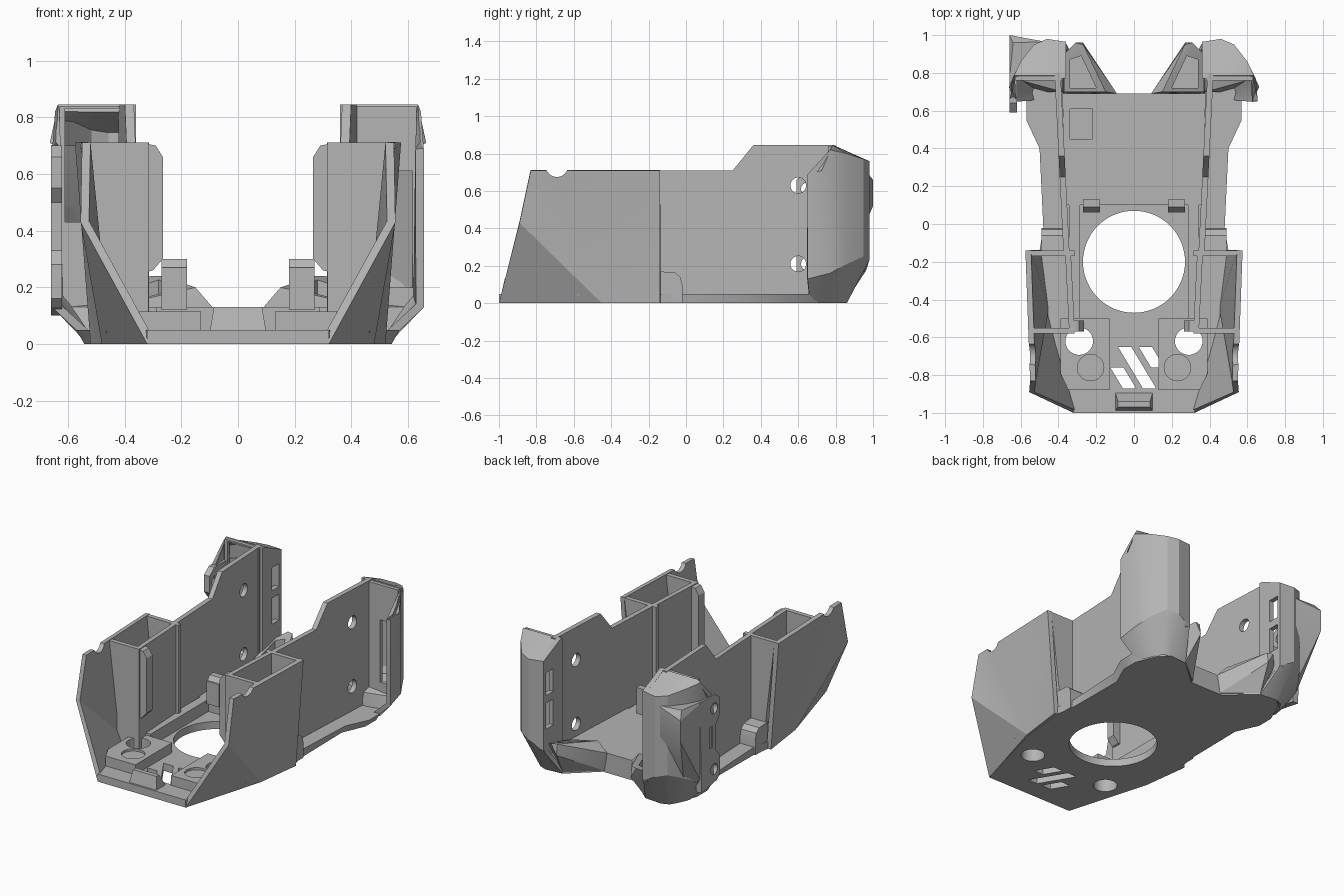
import bpy, bmesh, math

if "Cube" in bpy.data.objects:
    bpy.data.objects.remove(bpy.data.objects["Cube"])

GREY = (0.46, 0.46, 0.46, 1)
mat = bpy.data.materials.new("plain grey")
mat.use_nodes = True
mat.diffuse_color = GREY
mat.node_tree.nodes["Principled BSDF"].inputs["Base Color"].default_value = GREY


def bake(obj):
    """Replace the mesh by its evaluated version and drop the modifiers."""
    deps = bpy.context.evaluated_depsgraph_get()
    deps.update()
    mesh = bpy.data.meshes.new_from_object(obj.evaluated_get(deps))
    obj.modifiers.clear()
    obj.data = mesh


def finish(name, bm, mirror=False, closed=True):
    bmesh.ops.recalc_face_normals(bm, faces=bm.faces[:])
    if not closed and sum(f.normal.x * f.calc_area() for f in bm.faces) < 0:
        bmesh.ops.reverse_faces(bm, faces=bm.faces[:])
    mesh = bpy.data.meshes.new(name)
    bm.to_mesh(mesh)
    bm.free()
    mesh.materials.append(mat)
    obj = bpy.data.objects.new(name, mesh)
    bpy.context.collection.objects.link(obj)
    if not closed:
        shell = obj.modifiers.new("shell", "SOLIDIFY")
        shell.thickness, shell.offset = 0.03, -1
        bake(obj)
    if mirror:
        mirrored(obj)
    return obj


def mirrored(obj):
    mod = obj.modifiers.new("mirror", "MIRROR")
    mod.use_mirror_merge = False
    bake(obj)


def prism(name, outline, lo, hi, axis="z", mirror=False, tweak=None):
    """Extrude a flat outline along an axis."""
    place = {"z": lambda a, b, d: (a, b, d), "x": lambda a, b, d: (d, a, b),
             "y": lambda a, b, d: (a, d, b)}[axis]
    bm = bmesh.new()
    rings = [[bm.verts.new(place(a, b, d)) for a, b in outline] for d in (lo, hi)]
    n = len(outline)
    bm.faces.new(rings[0])
    bm.faces.new(rings[1])
    for i in range(n):
        j = (i + 1) % n
        bm.faces.new((rings[0][i], rings[0][j], rings[1][j], rings[1][i]))
    if tweak:
        for v in bm.verts:
            tweak(v.co)
    return finish(name, bm, mirror)


def box(name, x, y, z, mirror=False, tweak=None):
    outline = [(x[0], y[0]), (x[1], y[0]), (x[1], y[1]), (x[0], y[1])]
    return prism(name, outline, z[0], z[1], "z", mirror, tweak)


def rod(name, a, b, r, lo, hi, axis="z", mirror=False, n=32):
    ring = [(a + r * math.cos(math.tau * i / n), b + r * math.sin(math.tau * i / n))
            for i in range(n)]
    return prism(name, ring, lo, hi, axis, mirror)


def hull(name, points, mirror=False):
    bm = bmesh.new()
    for p in points:
        bm.verts.new(p)
    res = bmesh.ops.convex_hull(bm, input=bm.verts[:])
    junk = [v for v in set(res["geom_interior"]) if isinstance(v, bmesh.types.BMVert)]
    bmesh.ops.delete(bm, geom=junk, context="VERTS")
    return finish(name, bm, mirror)


def cut(obj, *cutters):
    for c in cutters:
        mod = obj.modifiers.new("cut", "BOOLEAN")
        mod.operation, mod.solver, mod.object = "DIFFERENCE", "EXACT", c
        bake(obj)
        bpy.data.objects.remove(c)


def lean(co):
    co.x += 0.05 * (co.y + 0.14)


def taper(co):
    if co.z < 0.01 and co.y > 0 and abs(co.x) > 0.48:
        co.x *= 0.95


# base plate with fan opening, screw holes and slanted slits
half = [(0.32, -1), (0.465, -0.45), (0.5, -0.14), (0.48, -0.02), (0.5, 0.4), (0.57, 0.55),
        (0.57, 0.66), (0.51, 0.8), (0.42, 0.86), (0.3, 0.85), (0.12, 0.69)]
base = prism("base_plate", half + [(-x, y) for x, y in reversed(half)], 0, 0.05, tweak=taper)
cut(base, rod("fan_cut", 0, -0.2, 0.27, -1, 1, n=64),
    rod("hole_cut", 0.29, -0.62, 0.073, -1, 1, mirror=True))
for x, top, bottom in ((-0.05, -0.65, -0.87), (0.06, -0.65, -0.76), (-0.09, -0.76, -0.87)):
    shift = (top - bottom) * 0.6
    cut(base, prism("slit_cut", [(x - 0.035, top), (x + 0.035, top),
                                 (x + 0.035 + shift, bottom), (x - 0.035 + shift, bottom)], -1, 1))

# raised rear floor with a square pocket
floor = prism("rear_floor", [(-0.36, 0.1), (0.36, 0.1), (0.38, 0.69), (-0.38, 0.69)], 0.04, 0.13)
cut(floor, box("pocket_cut", (-0.34, -0.22), (0.45, 0.61), (0.07, 0.3)))
box("floor_back_edge", (-0.12, 0.12), (0.66, 0.69), (0.02, 0.12))

# frame rails and posts around the fan
box("frame_rail", (0.285, 0.345), (-0.5, 0.12), (0.04, 0.13), True)
box("frame_post", (0.18, 0.27), (0.06, 0.13), (0.12, 0.27), True)
hull("post_head", [(x, y, z) for x in (0.18, 0.27) for y, z in
                   ((0.06, 0.26), (0.13, 0.26), (0.09, 0.3), (0.13, 0.3))], True)

# screw pads at the front
pad = box("screw_pad", (0.13, 0.39), (-0.88, -0.5), (0.04, 0.115))
cut(pad, rod("pad_hole_cut", 0.29, -0.62, 0.073, -1, 1),
    rod("pad_recess_cut", 0.23, -0.76, 0.07, 0.1, 1),
    prism("pad_corner_cut", [(0.29, -1), (0.5, -1), (0.5, -0.56)], 0, 1))
mirrored(pad)
hull("front_tab", [(s * x, y, z) for s in (-1, 1) for x, y, z in
                   ((0.1, -0.99, 0.04), (0.1, -0.89, 0.04), (0.085, -0.969, 0.13), (0.085, -0.94, 0.13))])

# faceted front side panels with a round notch in the top edge
bm = bmesh.new()
a, b, c, d, e, f = [bm.verts.new(p) for p in (
    (0.32, -1, 0), (0.48, -0.45, 0), (0.52, -0.14, 0),
    (0.575, -0.14, 0.71), (0.55, -0.83, 0.71), (0.555, -0.89, 0.43))]
for tri in ((a, b, f), (b, c, d), (b, d, e), (b, e, f)):
    bm.faces.new(tri)
panel = finish("front_side_panel", bm, closed=False)
cut(panel, rod("notch_cut", -0.69, 0.735, 0.06, 0.3, 0.8, "x"))
mirrored(panel)

# open ducts behind the panels
for name, y in (("duct_front", -0.58), ("duct_back", -0.17)):
    prism(name, [(0.315, 0.04), (0.465, 0.04), (0.545, 0.71), (0.315, 0.71)],
          y, y + 0.03, "y", True)
box("duct_inner_wall", (0.335, 0.365), (-0.57, -0.14), (0.04, 0.71), True, lean)
prism("duct_rib", [(0.34, 0.25), (0.3, 0.26), (0.265, 0.3), (0.265, 0.66), (0.29, 0.7), (0.34, 0.71)],
      -0.57, -0.51, "y", True)

# long side walls with screw holes
wall = prism("side_wall", [(-0.16, 0.04), (-0.16, 0.71), (0.25, 0.71), (0.36, 0.845),
                           (0.8, 0.845), (0.8, 0.04)], 0.342, 0.374, "x", tweak=lean)
cut(wall, *[rod("screw_cut", 0.6, z, 0.042, 0.2, 0.6, "x") for z in (0.21, 0.63)])
mirrored(wall)

# slotted inner walls closing the ears
inner = prism("ear_inner_wall", [(0.77, 0.1), (0.77, 0.845), (0.79, 0.845), (0.965, 0.765),
                                 (0.965, 0.18), (0.86, 0.1)], 0.36, 0.392, "x")
cut(inner, *[box("slot_cut", (0.2, 0.6), (0.865, 0.94), z) for z in ((0.31, 0.48), (0.53, 0.68))])
mirrored(inner)

# rounded lugs on the outer ledge
prism("ledge_lug", [(-0.15, 0), (-0.15, 0.17), (-0.06, 0.165), (-0.03, 0.14), (-0.02, 0.1), (-0.02, 0)],
      0.36, 0.49, "x", True)

# rear ears: a shell lofted from the base up to a sloping cap
ends = [(0.3, 0.85, 0), (0.42, 0.86, 0), (0.47, 0.84, 0), (0.5, 0.79, 0), (0.53, 0.72, 0), (0.55, 0.66, 0.03)]
low = [(0.365, 0.965, 0.18), (0.46, 0.98, 0.23), (0.53, 0.95, 0.25), (0.6, 0.86, 0.21),
       (0.645, 0.77, 0.16), (0.655, 0.65, 0.13)]
tops = [0.765, 0.76, 0.77, 0.8, 0.82, 0.69]
high = [(x, y, t) for (x, y, z), t in zip(low, tops)]
cap = [(x, 0.785, 0.845) for x in (0.37, 0.42, 0.48, 0.55, 0.635)] + [(0.64, 0.71, 0.72)]
bm = bmesh.new()
rows = [[bm.verts.new(p) for p in row] for row in (ends, low, high, cap)]
for r0, r1 in zip(rows, rows[1:]):
    for i in range(5):
        bm.faces.new((r0[i], r0[i + 1], r1[i + 1], r1[i]))
finish("rear_ear", bm, mirror=True, closed=False)
hull("ear_foot", [(0.3, 0.84, 0.01), (0.36, 0.7, 0.01), (0.5, 0.7, 0.01), (0.46, 0.83, 0.01),
                  (0.38, 0.94, 0.17), (0.52, 0.92, 0.2), (0.6, 0.76, 0.13), (0.38, 0.7, 0.13)], True)

# front plates of the ears, each with its own opening
for name, side, x, z in (("left_ear_front", 1, (0.5, 0.615), (0.2, 0.61)),
                         ("right_ear_front", -1, (0.42, 0.61), (0.43, 0.83))):
    plate = prism(name, [(side * px, pz) for px, pz in
                         ((0.38, 0.1), (0.58, 0.1), (0.635, 0.18), (0.63, 0.84), (0.38, 0.84))],
                  0.76, 0.785, "y")
    opening = box("opening_cut", sorted(side * v for v in x), (0.5, 0.82), z)
    cut(plate, opening)

# slanted rear wings with a pocket
wing = hull("rear_wing", [(0.11, 0.69, 0.01), (0.38, 0.69, 0.01), (0.3, 0.85, 0.01), (0.09, 0.69, 0.13),
                          (0.15, 0.7, 0.2), (0.37, 0.7, 0.15), (0.27, 0.96, 0.17), (0.27, 0.95, 0.24),
                          (0.37, 0.9, 0.2), (0.31, 0.96, 0.24)])
cut(wing, prism("wing_cut", [(0.2, 0.72), (0.34, 0.72), (0.34, 0.87), (0.28, 0.89)], 0.13, 0.4))
mirrored(wing)

# drilled flange and squared corner on the right ear
flange = prism("right_ear_flange", [(0.62, 0.13), (0.78, 0.1), (0.8, 0.7), (0.64, 0.7), (0.59, 0.66),
                                    (0.59, 0.55), (0.63, 0.5), (0.63, 0.33), (0.59, 0.28), (0.59, 0.16)],
               -0.66, -0.62, "x")
cut(flange, *[rod("flange_hole_cut", 0.65, z, 0.035, -1, 0, "x") for z in (0.21, 0.61)],
    box("flange_slot_cut", (-1, 0), (0.67, 0.7), (0.36, 0.5)))
hull("right_ear_corner", [(-0.66, 1.0, 0.66), (-0.66, 1.0, 0.52), (-0.66, 0.76, 0.7), (-0.64, 0.96, 0.71),
                          (-0.47, 0.965, 0.7), (-0.47, 0.965, 0.5), (-0.65, 0.77, 0.17),
                          (-0.59, 0.87, 0.22), (-0.62, 0.79, 0.7), (-0.54, 0.94, 0.7)])

# soft shading on gentle curves, sharp elsewhere
for obj in bpy.context.collection.objects:
    if obj.type == "MESH" and mat.name in obj.data.materials:
        obj.data.shade_smooth()
        obj.data.set_sharp_from_angle(angle=math.radians(25))
